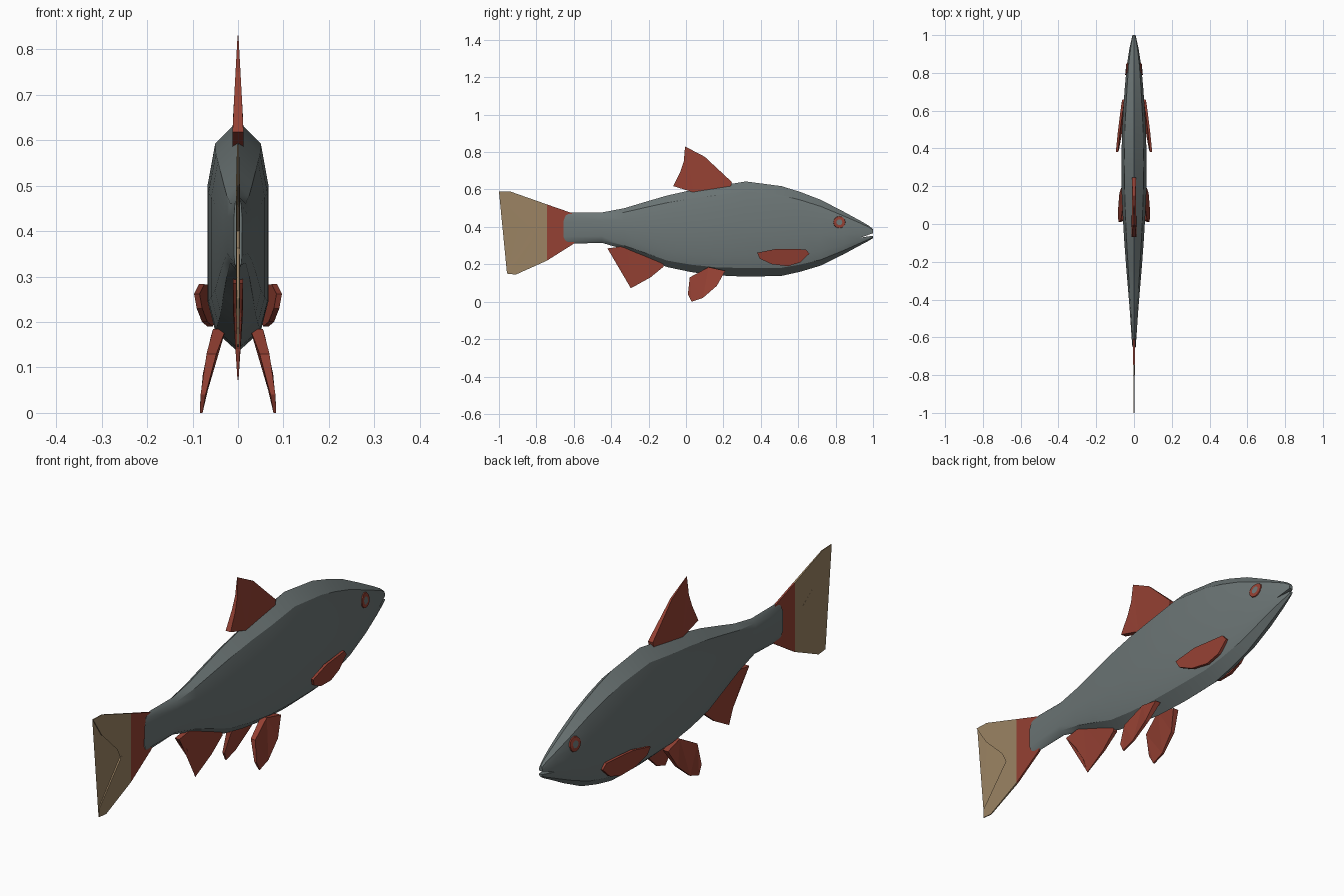
import bpy, bmesh, math
from mathutils import Vector
from mathutils.bvhtree import BVHTree

if "Cube" in bpy.data.objects:
    bpy.data.objects.remove(bpy.data.objects["Cube"])


def material(name, rgb):
    m = bpy.data.materials.new(name)
    m.diffuse_color = (*rgb, 1)
    m.use_nodes = True
    m.node_tree.nodes["Principled BSDF"].inputs["Base Color"].default_value = m.diffuse_color
    return m


GREY = material("slate grey", (0.15, 0.18, 0.18))
RED = material("fin red", (0.30, 0.052, 0.033))
TAN = material("tail tan", (0.33, 0.23, 0.125))


def make_object(name, bm, mats, smooth=None, mirror=False):
    bmesh.ops.recalc_face_normals(bm, faces=bm.faces)
    mesh = bpy.data.meshes.new(name)
    bm.to_mesh(mesh)
    bm.free()
    ob = bpy.data.objects.new(name, mesh)
    bpy.context.collection.objects.link(ob)
    for m in mats:
        mesh.materials.append(m)
    if mirror:
        ob.modifiers.new("mirror", 'MIRROR')
    if smooth:
        bpy.ops.object.select_all(action='DESELECT')
        ob.select_set(True)
        bpy.context.view_layer.objects.active = ob
        bpy.ops.object.shade_smooth_by_angle(angle=math.radians(smooth))
    return ob


def fin(name, outline, mats=(RED,), centre=lambda y, z: 0.0,
        half=lambda y, z: 0.004, mirror=False):
    """Thin plate from a side outline (y, z) with tapering thickness."""
    bm = bmesh.new()
    a, b = ([bm.verts.new((centre(y, z) + s * half(y, z), y, z))
             for y, z in outline] for s in (1, -1))
    n = len(outline)
    bm.faces.new(a)
    bm.faces.new(b[::-1])
    for i in range(n):
        j = (i + 1) % n
        bm.faces.new((a[i], b[i], b[j], a[j]))
    bmesh.ops.triangulate(bm, faces=[f for f in bm.faces if len(f.verts) > 4])
    return make_object(name, bm, mats, mirror=mirror)


# body: cross-sections as (y, top, bottom, half width)
rings = [(-0.61, 0.478, 0.31, 0.009), (-0.45, 0.477, 0.315, 0.023),
         (-0.33, 0.50, 0.28, 0.033), (-0.22, 0.533, 0.235, 0.042),
         (-0.10, 0.568, 0.185, 0.051), (0.03, 0.597, 0.158, 0.059),
         (0.16, 0.617, 0.141, 0.065), (0.32, 0.643, 0.134, 0.067),
         (0.51, 0.618, 0.138, 0.063), (0.61, 0.587, 0.16, 0.057),
         (0.72, 0.545, 0.193, 0.049), (0.84, 0.483, 0.252, 0.038),
         (0.93, 0.434, 0.301, 0.024), (0.975, 0.408, 0.325, 0.014),
         (1.0, 0.388, 0.34, 0.008)]
side = [(0, 1), (0.75, 0.9), (1, 0.72), (1, 0.47), (1, 0.22), (0.75, 0.09), (0, 0)]
section = side + [(-x, f) for x, f in side[-2:0:-1]]
bm = bmesh.new()
loops = []
for i, (y, top, bot, w) in enumerate(rings):
    # the rear end bulges backwards into the tail
    loops.append([bm.verts.new((x * w,
                                y - (0.045 * abs(x) if i == 0 else 0),
                                bot + f * (top - bot))) for x, f in section])
n = len(section)
for p, q in zip(loops, loops[1:]):
    for i in range(n):
        bm.faces.new((p[i], p[(i + 1) % n], q[(i + 1) % n], q[i]))
bm.faces.new(loops[0])
bm.faces.new(loops[-1])
bmesh.ops.recalc_face_normals(bm, faces=bm.faces)
tree = BVHTree.FromBMesh(bm)
body = make_object("body", bm, [GREY], smooth=30)

# mouth: wedge cut through the snout
cutter = fin("mouth_cutter", [(0.935, 0.343), (1.04, 0.359), (1.04, 0.381)],
             mats=(GREY,), half=lambda y, z: 0.1)
cutter.hide_render = True
cutter.hide_set(True)
cut = body.modifiers.new("mouth", 'BOOLEAN')
cut.operation = 'DIFFERENCE'
cut.object = cutter
cut.solver = 'EXACT'

# eyes: thin discs laid on the head, red iris around a grey pupil
bm = bmesh.new()


def eye_ring(r, lift):
    out = []
    for k in range(12):
        t = math.tau * k / 12
        y, z = 0.82 + r * math.cos(t), 0.425 + r * math.sin(t)
        hit = tree.ray_cast(Vector((1, y, z)), Vector((-1, 0, 0)))[0]
        out.append(bm.verts.new((hit.x + lift, y, z)))
    return out


eye = [eye_ring(0.033, -0.002), eye_ring(0.031, 0.004), eye_ring(0.016, 0.004)]
for p, q in zip(eye, eye[1:]):
    for k in range(12):
        bm.faces.new((p[k], p[(k + 1) % 12], q[(k + 1) % 12], q[k]))
bm.faces.new(eye[-1]).material_index = 1
make_object("eyes", bm, [RED, GREY], mirror=True)

# tail fin: red root and tan fork
fin("tail_root", [(-0.743, 0.52), (-0.61, 0.474), (-0.59, 0.44), (-0.59, 0.34),
                  (-0.60, 0.31), (-0.743, 0.22)])
fin("tail_fork", [(-0.743, 0.52), (-0.743, 0.22), (-0.91, 0.145), (-0.957, 0.15),
                  (-0.957, 0.187), (-0.80, 0.363), (-0.80, 0.40), (-0.94, 0.50),
                  (-1.0, 0.59), (-0.936, 0.588)], mats=(TAN,),
    half=lambda y, z: 0.004 if y > -0.85 else 0.002)

# single fins on the back and belly
fin("dorsal_fin", [(-0.005, 0.83), (-0.012, 0.75), (-0.03, 0.695), (-0.068, 0.618),
                   (0.04, 0.585), (0.235, 0.60), (0.245, 0.64), (0.10, 0.775)],
    half=lambda y, z: 0.001 + 0.011 * min(1, max(0, (0.83 - z) / 0.2)))
fin("anal_fin", [(-0.42, 0.285), (-0.31, 0.30), (-0.12, 0.20), (-0.12, 0.187),
                 (-0.19, 0.13), (-0.295, 0.072), (-0.316, 0.14), (-0.365, 0.22)],
    half=lambda y, z: 0.001 + 0.010 * min(1, max(0, (z - 0.07) / 0.15)))

# paired fins
fin("pelvic_fins", [(0.21, 0.165), (0.12, 0.185), (0.02, 0.13), (0.01, 0.04),
                    (0.03, 0.0), (0.09, 0.02), (0.165, 0.085)],
    centre=lambda y, z: 0.081 - 0.07 * z - 0.8 * z * z,
    half=lambda y, z: 0.003 + 0.06 * z, mirror=True)
fin("pectoral_fins", [(0.66, 0.257), (0.64, 0.28), (0.487, 0.283), (0.38, 0.262),
                      (0.395, 0.23), (0.46, 0.20), (0.545, 0.19), (0.61, 0.21)],
    centre=lambda y, z: 0.053 + (0.66 - y) * 0.125 + (z - 0.24) * 0.12,
    half=lambda y, z: 0.006, mirror=True)
